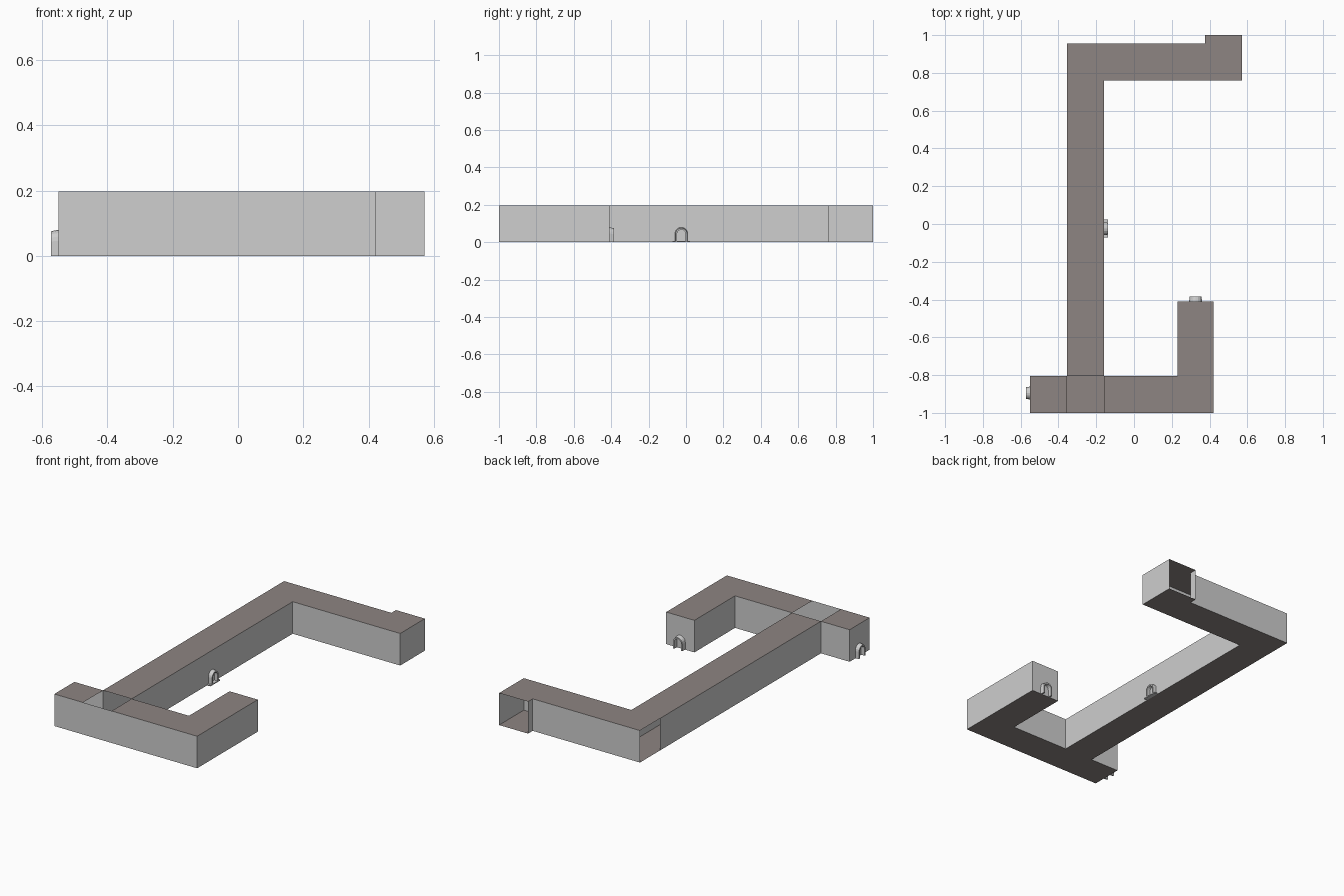
import bpy, bmesh, math
from mathutils import Matrix, Vector

if "Cube" in bpy.data.objects:
    bpy.data.objects.remove(bpy.data.objects["Cube"])

H = 0.197  # corridor height


def material(name, rgb):
    m = bpy.data.materials.new(name)
    m.diffuse_color = (*rgb, 1)
    m.use_nodes = True
    m.node_tree.nodes["Principled BSDF"].inputs["Base Color"].default_value = m.diffuse_color
    return m


wall_grey = material("wall grey", (0.62, 0.62, 0.62))
slab_brown = material("slab brown", (0.27, 0.235, 0.225))


def finish(name, bm, mat):
    mesh = bpy.data.meshes.new(name)
    bm.to_mesh(mesh)
    bm.free()
    mesh.materials.append(mat)
    ob = bpy.data.objects.new(name, mesh)
    bpy.context.collection.objects.link(ob)
    return ob


# Corridor walls: thin vertical sheets along open plan outlines (counter-clockwise)
def walls(name, path):
    bm = bmesh.new()
    rows = [[bm.verts.new((x, y, z)) for x, y in path] for z in (0, H)]
    for i in range(len(path) - 1):
        bm.faces.new((rows[0][i], rows[0][i + 1], rows[1][i + 1], rows[1][i]))
    return finish(name, bm, wall_grey)


# inner run stops at the open north end, outer run stops at the open corner
walls("inner_and_front_walls", [
    (-0.355, 0.76), (-0.355, -0.805), (-0.55, -0.805), (-0.55, -1), (0.422, -1),
    (0.422, -0.41), (0.23, -0.41), (0.23, -0.805), (-0.16, -0.805),
    (-0.16, 0.76), (0.572, 0.76), (0.572, 1)])
walls("back_walls", [(0.375, 1), (0.375, 0.955), (-0.355, 0.955)])


# Floor and roof slabs: rectangles x0, y0, x1, y1
def slab(name, rects, z, up):
    bm = bmesh.new()
    for x0, y0, x1, y1 in rects:
        pts = [(x0, y0), (x1, y0), (x1, y1), (x0, y1)]
        if not up:
            pts.reverse()
        bm.faces.new([bm.verts.new((x, y, z)) for x, y in pts])
    bmesh.ops.remove_doubles(bm, verts=bm.verts, dist=1e-5)
    return finish(name, bm, slab_brown)


sections = [
    (-0.55, -1, -0.355, -0.805),        # west stub
    (-0.16, -1, 0.23, -0.805),          # front corridor
    (0.23, -1, 0.422, -0.805),          # front corner
    (0.23, -0.805, 0.422, -0.41),       # short arm
    (-0.355, -0.805, -0.16, 0.76),      # long corridor
    (-0.355, 0.76, -0.16, 0.955),       # back corner
    (-0.16, 0.76, 0.375, 0.955),        # back corridor
    (0.375, 0.76, 0.572, 0.955),        # end bay
    (0.375, 0.955, 0.572, 1),
]
junction = (-0.355, -1, -0.16, -0.805)  # open to the sky
slab("roof", sections, H, True)
slab("floor", sections + [junction], 0, False)


# Arched door hoods: hollow, slightly tapering, opening along local +x
def door(name, loc, angle, depth=0.025, sill=0):
    def arch(x, half, top):
        spring = top - half
        pts = [(x, -half, 0)]
        for i in range(9):
            a = math.pi * (1 - i / 8)
            pts.append((x, half * math.cos(a), spring + half * math.sin(a)))
        return pts + [(x, half, 0)]

    bm = bmesh.new()
    rings = [[bm.verts.new(p) for p in arch(*r)] for r in
             ((0, 0.034, 0.080), (depth, 0.031, 0.075),
              (depth, 0.023, 0.067), (0, 0.023, 0.067))]
    for a, b in zip(rings, rings[1:]):
        for i in range(len(a) - 1):
            bm.faces.new((a[i], b[i], b[i + 1], a[i + 1]))
    for s in (0, -1):                   # feet of the jambs
        bm.faces.new([r[s] for r in rings])
    if sill:                            # thin door sill
        m = Matrix.Translation((depth / 2, 0, 0.003)) @ Matrix.Diagonal((depth, sill, 0.006, 1))
        bmesh.ops.create_cube(bm, size=1, matrix=m)
    bmesh.ops.recalc_face_normals(bm, faces=bm.faces)
    ob = finish(name, bm, wall_grey)
    ob.location = Vector(loc)
    ob.rotation_euler.z = angle
    return ob


door("long_corridor_door", (-0.16, -0.025, 0), 0, 0.023, 0.095)
door("short_arm_door", (0.326, -0.41, 0), math.pi / 2)
door("west_door", (-0.55, -0.895, 0), math.pi, 0.023)
